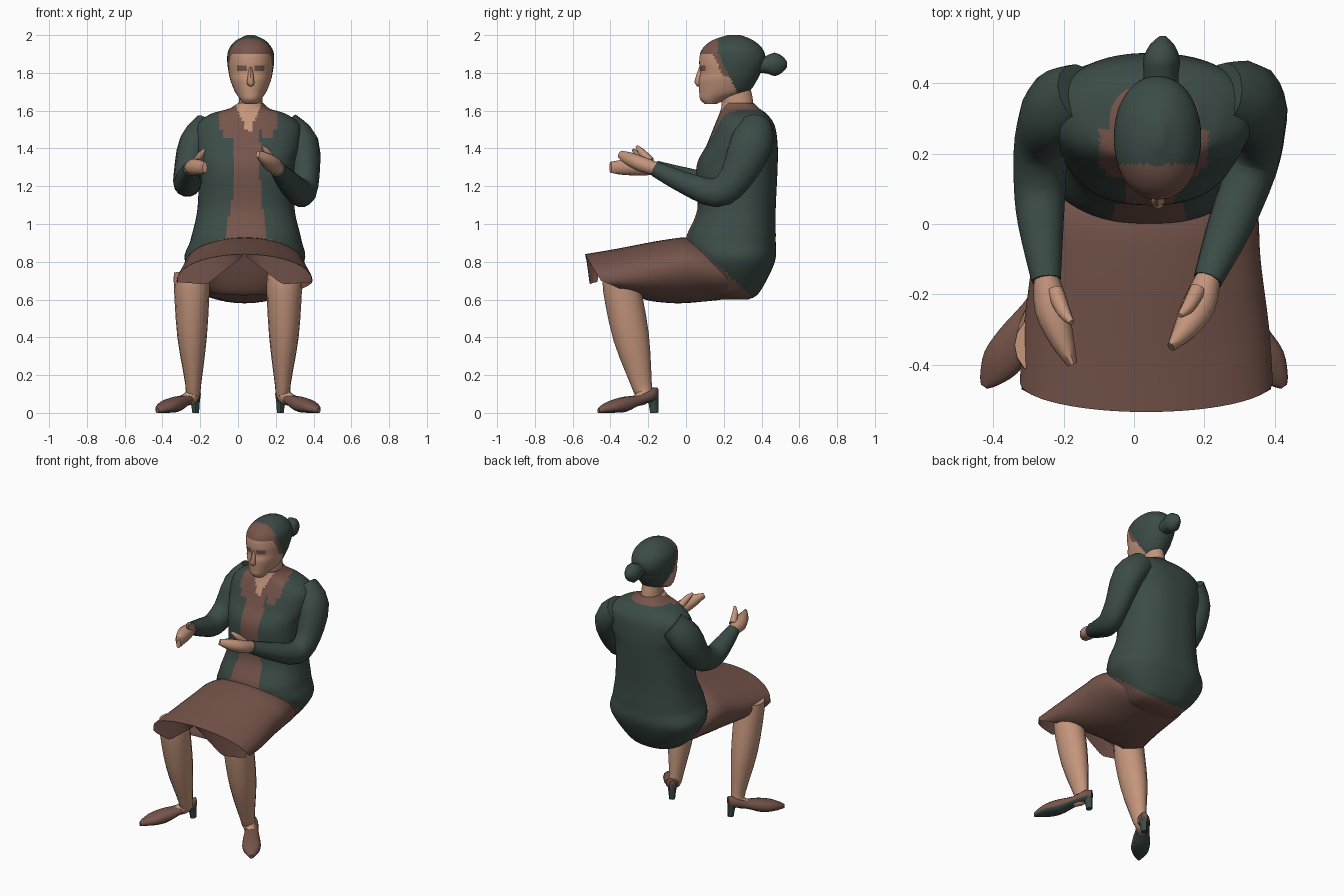
import bpy, bmesh, math
from mathutils import Vector

def material(name, rgb):
    m = bpy.data.materials.new(name)
    m.diffuse_color = (*rgb, 1)
    return m

MATS = [material("dark green", (0.045, 0.072, 0.062)),
        material("brown", (0.18, 0.09, 0.07)),
        material("skin", (0.55, 0.30, 0.20))]
GREEN, BROWN, SKIN = 0, 1, 2
CX = 0.067   # head centre line

def refine(rows, k):
    """Catmull-Rom interpolation of rows of numbers, k steps per span."""
    out = []
    for i in range(len(rows) - 1):
        p0, p1, p2, p3 = rows[max(i - 1, 0)], rows[i], rows[i + 1], rows[min(i + 2, len(rows) - 1)]
        for j in range(k):
            t = j / k
            out.append([0.5 * (2 * b + (c - a) * t + (2 * a - 5 * b + 4 * c - d) * t * t
                               + (3 * b - a - 3 * c + d) * t ** 3)
                        for a, b, c, d in zip(p0, p1, p2, p3)])
    return out + [list(rows[-1])]

def skin_rings(name, rings, colour, caps=(True, True), closed=True, angle=45):
    """Joins rings of points into one smooth object; colour is an index or a rule."""
    bm = bmesh.new()
    vs = [[bm.verts.new(p) for p in r] for r in rings]
    n = len(vs[0])
    for a, b in zip(vs, vs[1:]):
        for i in range(n if closed else n - 1):
            j = (i + 1) % n
            bm.faces.new((a[i], a[j], b[j], b[i]))
    if closed and caps[0]:
        bm.faces.new(vs[0])
    if closed and caps[1]:
        bm.faces.new(vs[-1])
    bmesh.ops.recalc_face_normals(bm, faces=bm.faces)
    for f in bm.faces:
        f.material_index = colour(f.calc_center_median(), f.normal) if callable(colour) else colour
    me = bpy.data.meshes.new(name)
    bm.to_mesh(me)
    bm.free()
    for m in MATS:
        me.materials.append(m)
    ob = bpy.data.objects.new(name, me)
    bpy.context.collection.objects.link(ob)
    bpy.ops.object.select_all(action='DESELECT')
    ob.select_set(True)
    bpy.context.view_layer.objects.active = ob
    bpy.ops.object.shade_smooth_by_angle(angle=math.radians(angle))
    return ob

def power(v, e):
    return math.copysign(abs(v) ** e, v)

def slices(rows, n, e=0.85):
    """Horizontal rings from rows of z, left, right, front, back."""
    angs = [2 * math.pi * i / n for i in range(n)]
    return [[Vector(((l + r) / 2 + (r - l) / 2 * power(math.cos(a), e),
                     (f + b) / 2 + (b - f) / 2 * power(math.sin(a), e), z)) for a in angs]
            for z, l, r, f, b in rows]

def tube(name, rows, colour, n=14, k=3):
    """Limb along x, y, z with radii across x and across the side view."""
    rows = refine(rows, k)
    pts = [Vector(r[:3]) for r in rows]
    rings = []
    for i, r in enumerate(rows):
        t = (pts[min(i + 1, len(pts) - 1)] - pts[max(i - 1, 0)]).normalized()
        u = (Vector((1, 0, 0)) - t * t.x).normalized()
        v = t.cross(u)
        rings.append([pts[i] + u * r[3] * math.cos(a) + v * r[4] * math.sin(a)
                      for a in (2 * math.pi * j / n for j in range(n))])
    return skin_rings(name, rings, colour)

# Torso: jacket, collar, shirt panel and neckline
def torso_colour(c, nrm):
    x, y, z = c
    dx = abs(x - 0.055)
    front = y < 0.27
    if z < 0.93 - 0.9 * max(y, 0):
        return BROWN
    if front and z > 1.47 and dx < (z - 1.47) * 0.42:
        return SKIN
    if z > 1.605:
        return BROWN
    if front and z > 1.5 and dx < 0.155:
        return BROWN
    if front and z > 1.46 and 0.07 < dx < 0.13:
        return BROWN
    if front and abs(x - 0.045) < 0.072 + max(0, 1.15 - z) * 0.18:
        return BROWN
    return GREEN

torso = [(0.60, -0.04, 0.13, 0.20, 0.33), (0.64, -0.16, 0.23, 0.11, 0.39),
         (0.80, -0.28, 0.35, 0.03, 0.47), (0.92, -0.25, 0.335, 0.0, 0.475),
         (1.08, -0.215, 0.30, 0.06, 0.475), (1.30, -0.21, 0.30, 0.055, 0.485),
         (1.42, -0.23, 0.33, 0.11, 0.485), (1.52, -0.22, 0.33, 0.15, 0.47),
         (1.58, -0.15, 0.26, 0.175, 0.43), (1.61, -0.05, 0.17, 0.185, 0.39),
         (1.64, 0.0, 0.135, 0.19, 0.36)]
skin_rings("torso", slices(refine(torso, 9), 120), torso_colour)

# Head with hair cap, fringe band and eyes by rule
def head_colour(c, nrm):
    x, y, z = c
    line = 0.17 + max(0, 1.9 - z) * 0.5
    if z > 1.69 and y > line:
        return GREEN
    if z > 1.905 or (z > 1.78 and y > line - 0.03):
        return BROWN
    if y < 0.2 and abs(z - 1.825) < 0.015 and abs(abs(x - CX) - 0.046) < 0.028:
        return BROWN
    return SKIN

head = [(1.635, 0.035, 0.10, 0.16), (1.66, 0.055, 0.075, 0.22), (1.70, 0.083, 0.07, 0.33),
        (1.76, 0.107, 0.068, 0.375), (1.80, 0.116, 0.075, 0.395), (1.86, 0.124, 0.07, 0.42),
        (1.92, 0.118, 0.082, 0.41), (1.97, 0.08, 0.135, 0.36), (2.0, 0.02, 0.22, 0.29)]
head = [(z, CX - w, CX + w, f, b) for z, w, f, b in head]
skin_rings("head", slices(refine(head, 6), 80, 0.95), head_colour)
tube("nose", [(CX, 0.08, 1.83, 0.008, 0.01), (CX, 0.066, 1.75, 0.02, 0.022),
              (CX, 0.075, 1.735, 0.012, 0.008)], SKIN, 8, 2)
tube("neck", [(CX, 0.28, 1.56, 0.07, 0.085), (CX, 0.27, 1.66, 0.062, 0.085),
              (CX, 0.25, 1.76, 0.062, 0.08)], SKIN)
tube("hair_bun", [(CX + 0.01, 0.38, 1.84, 0.05, 0.04), (CX + 0.01, 0.43, 1.843, 0.05, 0.05),
                  (CX + 0.012, 0.47, 1.845, 0.052, 0.065), (CX + 0.014, 0.51, 1.845, 0.035, 0.045),
                  (CX + 0.015, 0.535, 1.845, 0.008, 0.015)], GREEN, 10, 2)

# Arms and hands
tube("right_sleeve", [(0.25, 0.37, 1.51, 0.09, 0.09), (0.335, 0.345, 1.42, 0.095, 0.115),
                      (0.355, 0.26, 1.24, 0.075, 0.09), (0.335, 0.16, 1.165, 0.072, 0.078),
                      (0.275, 0.0, 1.215, 0.065, 0.06), (0.21, -0.16, 1.29, 0.042, 0.042)], GREEN)
tube("left_sleeve", [(-0.15, 0.37, 1.51, 0.09, 0.09), (-0.225, 0.325, 1.42, 0.09, 0.115),
                     (-0.262, 0.24, 1.27, 0.078, 0.09), (-0.268, 0.11, 1.215, 0.074, 0.072),
                     (-0.265, 0.0, 1.24, 0.065, 0.06), (-0.25, -0.16, 1.295, 0.042, 0.042)], GREEN)
tube("right_hand", [(0.212, -0.15, 1.29, 0.035, 0.036), (0.185, -0.23, 1.315, 0.048, 0.042),
                    (0.145, -0.30, 1.345, 0.035, 0.036), (0.105, -0.35, 1.37, 0.012, 0.02)], SKIN, 10)
tube("left_hand", [(-0.25, -0.15, 1.295, 0.035, 0.036), (-0.235, -0.24, 1.30, 0.048, 0.045),
                   (-0.205, -0.33, 1.30, 0.035, 0.042), (-0.175, -0.40, 1.30, 0.014, 0.03)], SKIN, 10)
tube("right_thumb", [(0.18, -0.19, 1.33, 0.025, 0.025), (0.155, -0.235, 1.38, 0.02, 0.02),
                     (0.13, -0.26, 1.41, 0.008, 0.008)], SKIN, 8)
tube("left_thumb", [(-0.225, -0.19, 1.32, 0.025, 0.025), (-0.20, -0.25, 1.36, 0.02, 0.02),
                    (-0.177, -0.28, 1.395, 0.008, 0.008)], SKIN, 8)

# Skirt: open tube; rows are half width, then y and z of top, side and bottom
SX = 0.035
skirt = [(0.15, 0.36, 0.36, 0.36, 0.72, 0.68, 0.64), (0.27, 0.20, 0.20, 0.22, 0.86, 0.74, 0.605),
         (0.315, 0.03, 0.05, 0.10, 0.925, 0.78, 0.59), (0.325, -0.12, -0.10, -0.05, 0.915, 0.76, 0.58),
         (0.35, -0.36, -0.30, -0.20, 0.87, 0.72, 0.595), (0.36, -0.535, -0.45, -0.27, 0.84, 0.70, 0.625)]
rings = []
for hw, yt, ys, yb, zt, zs, zb in refine(skirt, 4):
    ring = []
    for i in range(40):
        a = 2 * math.pi * i / 40
        s = math.sin(a)
        ring.append(Vector((SX + hw * math.cos(a),
                            ys + (yt - ys if s > 0 else yb - ys) * abs(s),
                            zs + (zt - zs if s > 0 else zb - zs) * abs(s))))
    rings.append(ring)
skin_rings("skirt", rings, BROWN, caps=(True, False))

# Hem flaps that hang in front of the knees
for side, name in ((-1, "left_hem_flap"), (1, "right_hem_flap")):
    top, low = [], []
    for i in range(13):
        a = 0.01 + 0.345 * i / 12
        s = math.sqrt(1 - (a / 0.36) ** 2)
        z = 0.70 + 0.14 * s
        fall = 0.835 - 0.155 * min(1, a / 0.2) + max(0, a - 0.2) * 0.08
        top.append(Vector((SX + side * a, -0.45 - 0.085 * s, z)))
        low.append(Vector((SX + side * a, -0.46 - 0.06 * s, min(z - 0.002, fall))))
    skin_rings(name, [top, low], BROWN, closed=False)

# Legs, shoes and heels
D = Vector((0.57, -0.82, 0)).normalized()
W = Vector((0.82, 0.57, 0)).normalized()
shoe = [(0.0, 0.018, 0.075, 0.135), (0.04, 0.04, 0.06, 0.13), (0.12, 0.044, 0.04, 0.095),
        (0.21, 0.056, 0.005, 0.085), (0.29, 0.056, 0.0, 0.065), (0.35, 0.03, 0.0, 0.04),
        (0.375, 0.01, 0.0, 0.025)]
for side, name in ((-1, "left"), (1, "right")):
    tube(name + "_leg", [(side * x, y, z, a, b) for x, y, z, a, b in
         ((0.25, -0.345, 0.75, 0.09, 0.09), (0.245, -0.34, 0.66, 0.094, 0.10),
          (0.243, -0.29, 0.40, 0.078, 0.095), (0.237, -0.235, 0.15, 0.042, 0.055),
          (0.245, -0.225, 0.09, 0.04, 0.045), (0.285, -0.26, 0.065, 0.03, 0.03))], SKIN, 16)
    rings = []
    for s, w, zb, zt in refine(shoe, 3):
        c = Vector((0.213, -0.155, (zb + zt) / 2)) + D * s
        ring = [c + W * w * power(math.cos(a), 0.8) + Vector((0, 0, (zt - zb) / 2 * power(math.sin(a), 0.8)))
                for a in (2 * math.pi * i / 14 for i in range(14))]
        rings.append([Vector((side * p.x, p.y, p.z)) for p in ring])
    skin_rings(name + "_shoe", rings, lambda c, nrm: GREEN if nrm.z < -0.5 else BROWN)
    tube(name + "_heel", [(side * 0.23, -0.18, 0.10, 0.034, 0.034), (side * 0.226, -0.172, 0.05, 0.023, 0.026),
                          (side * 0.224, -0.168, 0.0, 0.018, 0.022)], GREEN, 8, 2)
